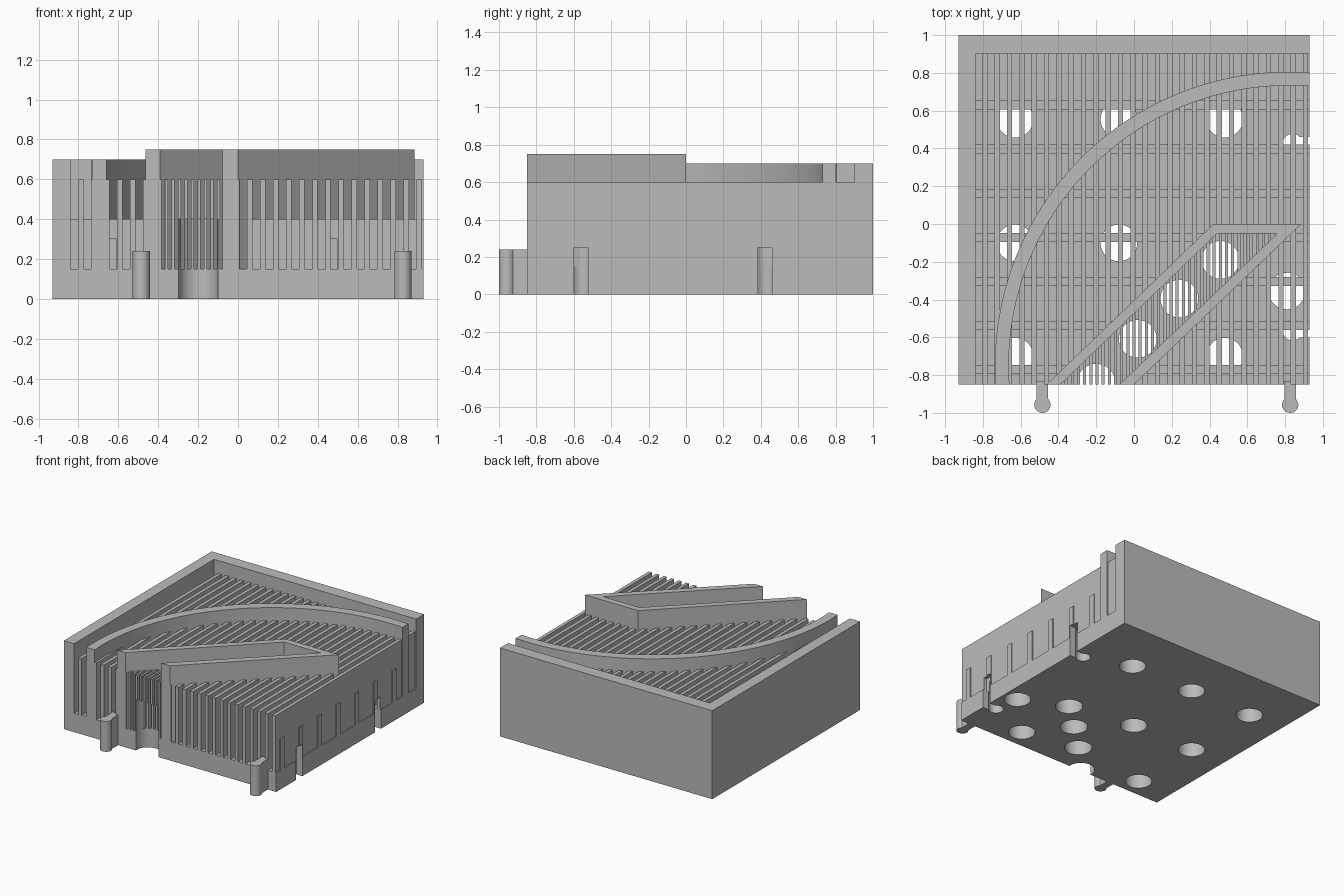
import bpy, bmesh, math

cube = bpy.data.objects.get("Cube")
if cube:
    bpy.data.objects.remove(cube)

grey = bpy.data.materials.new("plain_grey")
grey.use_nodes = True
grey.diffuse_color = (0.5, 0.5, 0.5, 1)
grey.node_tree.nodes["Principled BSDF"].inputs["Base Color"].default_value = (0.5, 0.5, 0.5, 1)

XR, YF, YB = 0.93, -0.85, 1.0      # right, front and back limits of the tile
FLOOR, SLAT_TOP, BAR_TOP = 0.15, 0.6, 0.4
SUNK = FLOOR - 0.01


def prisms(name, shapes):
    """One object from a list of (outline, bottom, top) extrusions."""
    bm = bmesh.new()
    for outline, z0, z1 in shapes:
        face = bm.faces.new([bm.verts.new((x, y, z0)) for x, y in outline])
        out = bmesh.ops.extrude_face_region(bm, geom=[face])
        verts = [v for v in out["geom"] if isinstance(v, bmesh.types.BMVert)]
        bmesh.ops.translate(bm, verts=verts, vec=(0, 0, z1 - z0))
    bmesh.ops.recalc_face_normals(bm, faces=bm.faces[:])
    mesh = bpy.data.meshes.new(name)
    bm.to_mesh(mesh)
    bm.free()
    mesh.materials.append(grey)
    obj = bpy.data.objects.new(name, mesh)
    bpy.context.collection.objects.link(obj)
    return obj


def rect(x0, x1, y0, y1):
    return [(x0, y0), (x1, y0), (x1, y1), (x0, y1)]


def arc(cx, cy, r, a0, a1, n):
    return [(cx + r * math.cos(a0 + (a1 - a0) * i / n),
             cy + r * math.sin(a0 + (a1 - a0) * i / n)) for i in range(n + 1)]


def disc(cx, cy, r):
    return arc(cx, cy, r, 0, math.tau, 48)[:-1]


def keyhole(x, y, aim, half, r, reach):
    """Narrow neck ending in a round head, pointing along the angle aim."""
    open_angle = math.asin(half / r)
    head = arc(reach, 0, r, -math.pi + open_angle, math.pi - open_angle, 28)
    local = [(-0.02, half), (-0.02, -half)] + head
    c, s = math.cos(aim), math.sin(aim)
    return [(x + u * c - v * s, y + u * s + v * c) for u, v in local]


def boolean(obj, tool, operation):
    mod = obj.modifiers.new("cut", 'BOOLEAN')
    mod.object, mod.operation, mod.solver = tool, operation, 'EXACT'
    bpy.context.view_layer.objects.active = obj
    bpy.ops.object.modifier_apply(modifier=mod.name)


# Base plate and the two raised border walls
base = prisms("base_plate", [(rect(-XR, XR, YF, YB), 0, FLOOR)])
border = prisms("border_walls", [([(-XR, YF), (-0.84, YF), (-0.84, 0.9), (XR, 0.9),
                                   (XR, YB), (-XR, YB)], SUNK, 0.7)])

# Wide slats over the whole tile, with cross bars under their tops
pitch, gap = 0.0653, 0.038
slats = prisms("wide_slats", [
    (rect(-0.841 + i * pitch + gap, -0.841 + (i + 1) * pitch, YF, 0.91), SUNK, SLAT_TOP)
    for i in range(27)])
bars = prisms("cross_bars", [
    (rect(-0.85, XR, 0.605 - i * 0.2333, 0.653 - i * 0.2333), SUNK, BAR_TOP)
    for i in range(7)])

# Curved wall
cx, cy = 0.82, -0.75


def sweep(r):
    return arc(cx, cy, r, math.pi + math.asin((cy - YF) / r), math.acos((XR - cx) / r), 64)


curved = prisms("curved_wall", [(sweep(1.556) + sweep(1.483)[::-1], SUNK, 0.7)])

# Diagonal lane: U-shaped wall around fine slats
lane_wall = prisms("lane_wall", [([(-0.463, YF), (0.42, 0), (0.885, 0), (0, YF), (-0.078, YF),
                                   (0.76, -0.05), (0.44, -0.05), (-0.39, YF)], SUNK, 0.75)])
lane = prisms("lane_cutter", [([(-0.477, -0.9), (0.429, -0.025), (0.82, -0.025),
                                (-0.09, -0.9)], 0, 1)])
fine = pitch / 2
fine_slats = prisms("lane_slats", [
    (rect(-0.841 + k * fine + 0.017, -0.841 + (k + 1) * fine, YF, -0.01), SUNK, SLAT_TOP)
    for k in range(11, 52)])
boolean(slats, lane, 'DIFFERENCE')
boolean(bars, lane, 'DIFFERENCE')
boolean(fine_slats, lane, 'INTERSECT')

# Round drain holes and side sockets
field = [(-0.63, 0.555), (-0.08, 0.555), (0.48, 0.555), (-0.63, -0.1), (-0.08, -0.1),
         (-0.63, -0.7), (0.48, -0.7), (0.81, -0.355)]
lane_holes = [(-0.2, -0.84), (0.02, -0.608), (0.24, -0.395), (0.458, -0.19)]
cuts = [(disc(x, y, 0.097), -0.1, 0.3) for x, y in field]
cuts += [(disc(x, y, 0.1), -0.1, BAR_TOP) for x, y in lane_holes]
cuts += [(keyhole(XR, y, math.pi, 0.038, 0.054, 0.09), -0.1, 0.25) for y in (-0.562, 0.423)]
holes = prisms("hole_cutter", cuts)
for part in (base, slats, bars, curved, fine_slats):
    boolean(part, holes, 'DIFFERENCE')

# Connector pegs on the front
pegs = prisms("connector_pegs", [
    (keyhole(x, YF, -math.pi / 2, 0.03, 0.043, 0.107), 0, 0.24) for x in (-0.485, 0.827)])

for helper in (lane, holes):
    bpy.data.objects.remove(helper)

# Smooth the round surfaces only
bpy.ops.object.select_all(action='DESELECT')
for part in (base, curved, slats, bars, fine_slats, pegs):
    part.select_set(True)
bpy.context.view_layer.objects.active = base
bpy.ops.object.shade_smooth_by_angle(angle=math.radians(25))
